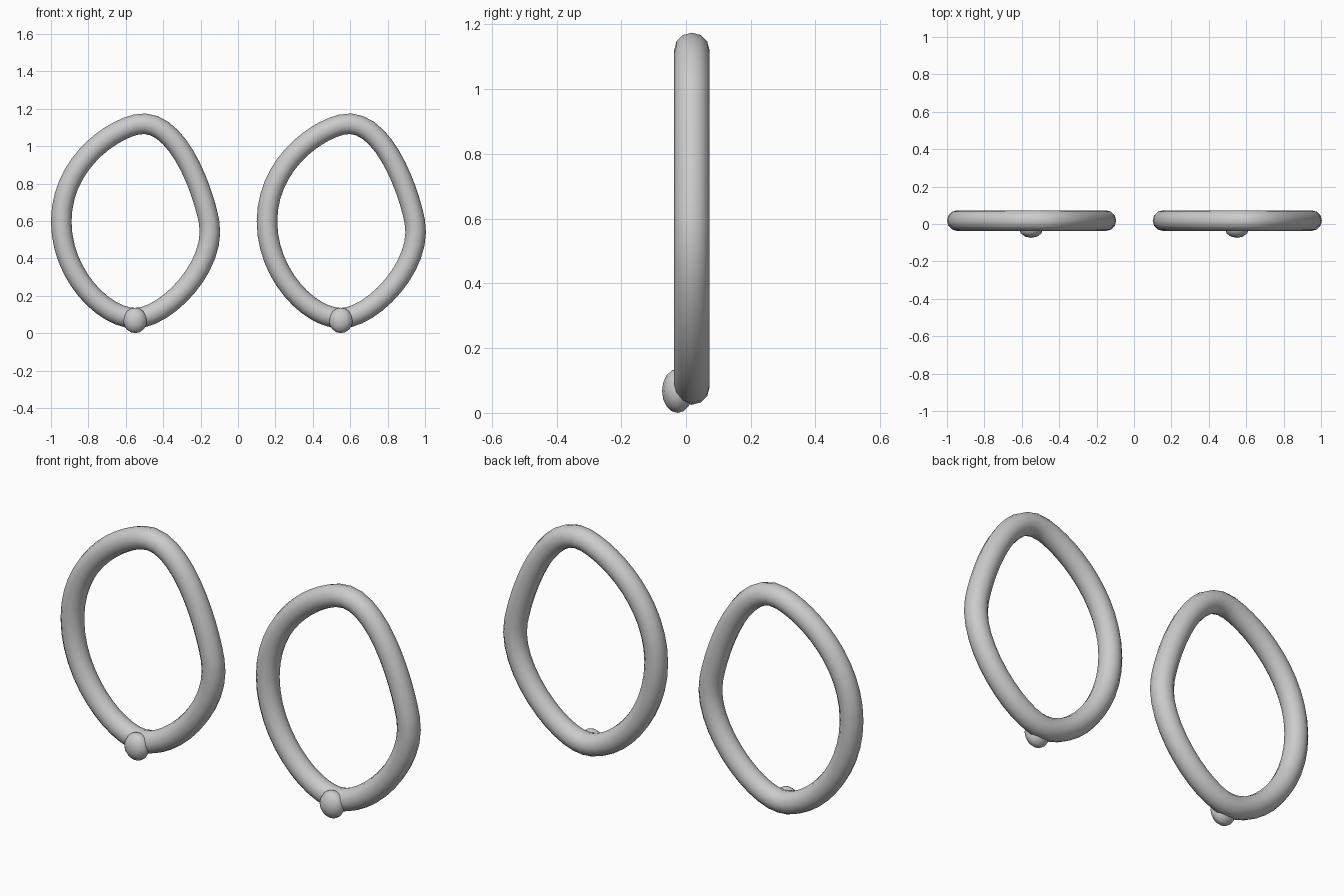
import bpy

if "Cube" in bpy.data.objects:
    bpy.data.objects.remove(bpy.data.objects["Cube"])

TUBE = 0.055


def hoop(x, side):
    # Oval ring: an elliptical curve swept with a round section
    bpy.ops.curve.primitive_bezier_circle_add(radius=1)
    ob = bpy.context.object
    ob.name = f"hoop_{side}"
    for p in ob.data.splines[0].bezier_points:
        p.handle_left_type = p.handle_right_type = 'FREE'
        for attr in ("co", "handle_left", "handle_right"):
            v = getattr(p, attr).copy()
            setattr(p, attr, (v.x * 0.395, 0, v.y * 0.517))
    ob.location = (x, 0.018, 0.597)
    ob.data.dimensions = '3D'
    ob.data.resolution_u = 12
    ob.data.bevel_depth = TUBE
    ob.data.bevel_resolution = 4
    bpy.ops.object.convert(target='MESH')
    bpy.ops.object.shade_smooth()


def stud(x, side):
    # Small flattened bead on the front of the ring's lowest point
    bpy.ops.mesh.primitive_uv_sphere_add(segments=12, ring_count=8, radius=1)
    ob = bpy.context.object
    ob.name = f"bead_{side}"
    ob.scale = (0.064, 0.048, 0.068)
    ob.location = (x, -0.026, 0.068)
    bpy.ops.object.transform_apply(location=False, rotation=False, scale=True)
    bpy.ops.object.shade_smooth()


for x, side in ((-0.55, "left"), (0.55, "right")):
    hoop(x, side)
    stud(x, side)
